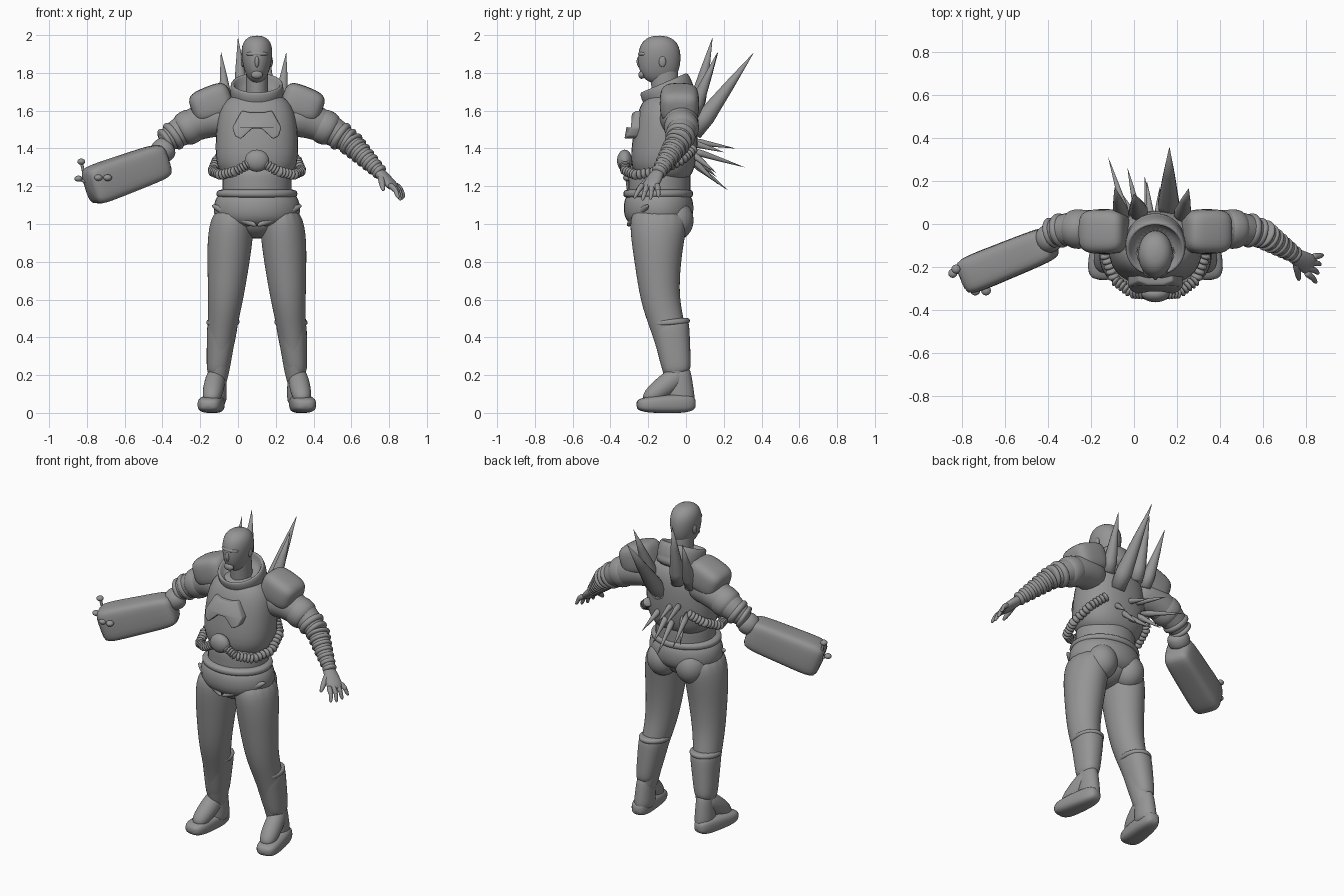
import bpy
import bmesh
import math
from mathutils import Vector

default_cube = bpy.data.objects.get("Cube")
if default_cube:
    bpy.data.objects.remove(default_cube)

MIDLINE = 0.1   # the body stands to one side because the right arm is longer
CLAY = (0.3, 0.3, 0.3, 1)
clay = bpy.data.materials.new("clay_grey")
clay.use_nodes = True
clay.diffuse_color = CLAY
clay.node_tree.nodes["Principled BSDF"].inputs["Base Color"].default_value = CLAY


def finish(name, bm, mirror=False, smoothing=1):
    """Turn a bmesh into a smooth shaded object on the body's midline."""
    bmesh.ops.recalc_face_normals(bm, faces=bm.faces)
    for face in bm.faces:
        face.smooth = True
    mesh = bpy.data.meshes.new(name)
    bm.to_mesh(mesh)
    bm.free()
    mesh.materials.append(clay)
    part = bpy.data.objects.new(name, mesh)
    part.location.x = MIDLINE
    bpy.context.collection.objects.link(part)
    if mirror:
        part.modifiers.new("mirror", "MIRROR").use_mirror_merge = False
    if smoothing:
        subsurf = part.modifiers.new("smooth", "SUBSURF")
        subsurf.levels = subsurf.render_levels = smoothing
    return part


def skin(name, rings, axis=None, box=2, sides=16, **options):
    """Skin rings of (centre, half width, half depth); box squares the section."""
    bm = bmesh.new()
    centres = [Vector(ring[0]) for ring in rings]
    last = len(rings) - 1
    loops = []
    for i, (_, wide, deep) in enumerate(rings):
        along = axis or centres[min(i + 1, last)] - centres[max(i - 1, 0)]
        along = along.normalized()
        if abs(along.z) > 0.9:
            across = Vector((1, 0, 0))
        else:
            across = along.cross((0, 0, 1)).normalized()
        up = across.cross(along).normalized()
        loop = []
        for k in range(sides):
            angle = math.tau * (k + 0.5) / sides
            c, s = (math.copysign(abs(w) ** (2 / box), w) for w in (math.cos(angle), math.sin(angle)))
            loop.append(bm.verts.new(centres[i] + across * c * wide + up * s * deep))
        loops.append(loop)
    for near, far in zip(loops, loops[1:]):
        for k in range(sides):
            following = (k + 1) % sides
            bm.faces.new((near[k], near[following], far[following], far[k]))
    bm.faces.new(loops[0])
    bm.faces.new(loops[-1])
    return finish(name, bm, **options)


def pair(size):
    return size if isinstance(size, tuple) else (size, size)


def sweep(name, start, end, wide, deep=None, ends=2, steps=8, **options):
    """Rounded body from start to end; sizes may taper, high ends are blunt."""
    start, end = Vector(start), Vector(end)
    wide, deep = pair(wide), pair(deep or wide)
    rings = []
    for i in range(steps):
        t = (1 - math.cos(math.pi * (i + 0.5) / steps)) / 2
        swell = (1 - abs(2 * t - 1) ** ends) ** (1 / ends)
        w, d = ((size[0] + (size[1] - size[0]) * t) * swell for size in (wide, deep))
        rings.append((start.lerp(end, t), w, d))
    return skin(name, rings, axis=end - start, **options)


def chain(name, *points, **options):
    """Limb through points of (x, y, z, half width, half depth)."""
    return skin(name, [(p[:3], p[3], p[-1]) for p in points], smoothing=2, **options)


def ball(name, centre, wide, deep, tall, **options):
    rise = Vector((0, 0, tall))
    return sweep(name, Vector(centre) - rise, Vector(centre) + rise, wide, deep, **options)


# Head, face and neck
sweep("head", (0, -.145, 1.74), (0, -.138, 2), wide=(.062, .1), deep=(.112, .12), ends=2.5)
sweep("neck", (0, -.1, 1.6), (0, -.12, 1.85), wide=.06, deep=.075, ends=8)
ball("brow", (0, -.22, 1.9), wide=.06, deep=.035, tall=.018)
ball("nose", (0, -.245, 1.86), wide=.013, deep=.017, tall=.033)
ball("mouth", (0, -.235, 1.79), wide=.033, deep=.018, tall=.022)
ball("ear", (.075, -.125, 1.86), wide=.01, deep=.02, tall=.03, mirror=True)

# Hollow collar, leaning forward
collar_base, collar_top = Vector((0, -.06, 1.61)), Vector((0, -.12, 1.75))
collar_profile = ((0, .13), (.3, .14), (.4, .135), (.5, .143), (1, .143), (1, .12), (.5, .11))
skin("collar", [(collar_base.lerp(collar_top, t), r, r) for t, r in collar_profile],
     axis=collar_top - collar_base, sides=24)

# Torso shell, belly and trousers
sweep("torso_shell", (0, -.133, 1.21), (0, -.085, 1.7), wide=(.235, .21), deep=(.19, .16), ends=3.5, box=2.3)
sweep("belly", (0, -.14, 1.1), (0, -.14, 1.3), wide=.187, deep=.168, ends=8)
sweep("hips", (0, -.145, .97), (0, -.145, 1.2), wide=(.24, .23), deep=.19, ends=3)
sweep("waistband", (0, -.147, 1.13), (0, -.147, 1.19), wide=.22, deep=.19, ends=4)
ball("crotch", (0, -.14, 1.03), wide=.15, deep=.15, tall=.11)
ball("buttock", (.1, -.055, 1.02), wide=.1, deep=.1, tall=.11, mirror=True)
sweep("groin_fold", (0, -.31, .99), (.24, -.2, 1.1), wide=.025, mirror=True)

# Chest plate with a notched lower edge
bm = bmesh.new()
right_half = [(.035, 1.59), (.08, 1.6), (.13, 1.51), (.115, 1.465), (.085, 1.45), (.025, 1.505)]
outline = right_half + [(-x, z) for x, z in reversed(right_half)]
front = bm.faces.new([bm.verts.new((x, 0.42 * z - 0.95 + 1.6 * x * x, z)) for x, z in outline])
extruded = bmesh.ops.extrude_face_region(bm, geom=[front])
back_verts = [item for item in extruded["geom"] if isinstance(item, bmesh.types.BMVert)]
bmesh.ops.translate(bm, vec=(0, .07, 0), verts=back_verts)
plate = finish("chest_plate", bm, smoothing=0)
bevel = plate.modifiers.new("round", "BEVEL")
bevel.width, bevel.segments = .008, 2

# Buckle and ribbed hoses that run round to the back
ball("buckle", (0, -.325, 1.335), wide=.068, deep=.042, tall=.06)
hose = [Vector(p) for p in ((.04, -.325, 1.32), (.11, -.32, 1.28), (.19, -.26, 1.26),
                            (.235, -.14, 1.28), (.21, -.02, 1.34), (.14, .04, 1.4))]
for near, far in zip(hose, hose[1:]):
    for k in range(5):
        sweep("hose_rib", near.lerp(far, k / 5), near.lerp(far, (k + 1.2) / 5), wide=.031,
              ends=3, steps=4, sides=10, mirror=True)

# Legs, shin guards and boots
chain("leg", (.12, -.14, 1.1, .11, .16), (.14, -.15, .95, .125, .15), (.15, -.15, .8, .115, .125),
      (.165, -.14, .6, .095, .105), (.18, -.1, .47, .08, .095), (.2, -.06, .3, .07, .08),
      (.21, -.04, .1, .045, .06), mirror=True)
sweep("shin_guard", (.21, -.045, .2), (.178, -.088, .5), wide=(.058, .088), deep=(.075, .107),
      ends=8, box=2.3, mirror=True)
sweep("shin_guard_rim", (.182, -.085, .46), (.178, -.088, .5), wide=.09, deep=.11, ends=4, mirror=True)
sweep("boot_foot", (.215, .055, .052), (.26, -.265, .042), wide=(.056, .074), deep=(.055, .043),
      ends=3.5, box=3, mirror=True)
sweep("boot_instep", (.21, -.01, .22), (.245, -.22, .06), wide=.056, deep=(.068, .05), ends=3, mirror=True)
sweep("boot_ankle", (.215, -.03, .04), (.21, -.04, .25), wide=(.058, .048), deep=(.085, .062), ends=6, mirror=True)

# Shoulder pads, upper arms and elbow cuffs
sweep("shoulder_pad", (.13, -.035, 1.675), (.35, -.035, 1.6), wide=.106, deep=(.1, .088),
      ends=4, box=3.5, mirror=True)
chain("upper_arm", (.12, -.06, 1.56, .1), (.25, -.03, 1.56, .1), (.35, -.02, 1.52, .09),
      (.43, -.025, 1.475, .075), (.51, -.05, 1.42, .058), mirror=True)
cuffs = [Vector(p) for p in ((.3, -.022, 1.545), (.42, -.025, 1.48), (.465, -.035, 1.45), (.5, -.045, 1.43))]
for near, far, radius in zip(cuffs, cuffs[1:], (.095, .083, .073)):
    sweep("elbow_cuff", near, far, wide=radius, ends=3, mirror=True)

# Left forearm with wraps that narrow to the wrist
elbow, wrist = Vector((.49, -.04, 1.435)), Vector((.66, -.15, 1.265))
sweep("forearm", elbow, wrist, wide=(.065, .036), ends=8)
WRAPS = 7
for i in range(WRAPS):
    sweep("forearm_wrap", elbow.lerp(wrist, i / WRAPS), elbow.lerp(wrist, (i + 1) / WRAPS),
          wide=.073 - .005 * i, ends=3, steps=6)

# Left hand with spread fingers
sweep("palm", (.635, -.14, 1.285), (.735, -.2, 1.185), wide=(.036, .056), deep=(.032, .022), ends=4)
for i in range(4):
    spread = i / 3 - 0.5
    root = Vector((.717 + .03 * spread, -.19 + .075 * spread, 1.21))
    tip = Vector((.765 + .03 * spread, -.21 + .13 * spread, 1.12 + .012 * abs(i - 1.3)))
    knuckle = root.lerp(tip, 0.5) + Vector((.012, 0, .008))
    sweep("finger", root, knuckle.lerp(tip, 0.2), wide=(.018, .015), ends=4, sides=8)
    sweep("fingertip", knuckle.lerp(root, 0.2), tip, wide=(.016, .01), ends=3, sides=8)
sweep("thumb", (.655, -.17, 1.26), (.67, -.265, 1.175), wide=(.024, .013), ends=3, sides=8)

# Right forearm block and the mushrooms growing on it
sweep("block_wrist", (-.46, -.05, 1.42), (-.53, -.085, 1.36), wide=.068, ends=3)
sweep("arm_block", (-.475, -.08, 1.345), (-.9, -.253, 1.19), wide=(.084, .092), deep=(.096, .11),
      ends=8, box=4.5)
mushrooms = (((-.91, -.2, 1.24), (-.93, -.21, 1.33), .022), ((-.83, -.25, 1.23), (-.84, -.31, 1.245), .024),
             ((-.78, -.25, 1.23), (-.79, -.31, 1.245), .024), ((-.84, -.26, 1.2), (-.84, -.3, 1.21), .018),
             ((-.9, -.22, 1.22), (-.945, -.23, 1.24), .022))
for foot, cap, radius in mushrooms:
    sweep("mushroom_stem", foot, cap, wide=.009, ends=8, sides=8)
    ball("mushroom_cap", cap, wide=radius, deep=radius, tall=radius * 0.75)


# Back spikes: four tall ones above, a cluster of thin ones below
def spike(base, tip, radius):
    base, tip = Vector(base), Vector(tip)
    profile = ((0, 0.9), (0.2, 1), (0.6, 0.55), (1, 0.02))
    skin("back_spike", [(base.lerp(tip, t), radius * r, radius * r) for t, r in profile],
         axis=tip - base, sides=12, smoothing=0)


spike((-.155, .03, 1.57), (-.19, .17, 1.91), radius=.038)
spike((-.075, .045, 1.58), (-.1, .14, 1.985), radius=.044)
spike((.12, .03, 1.57), (.155, .165, 1.905), radius=.04)
spike((.06, .04, 1.48), (.065, .357, 1.905), radius=.05)
for tip in ((-.22, .31, 1.3), (-.05, .22, 1.18), (.02, .17, 1.21), (.1, .16, 1.27),
            (-.13, .26, 1.4), (-.04, .2, 1.38), (-.17, .16, 1.25)):
    spike((tip[0] * 0.6, .03, 0.5 * tip[2] + 0.74), tip, radius=.018)
